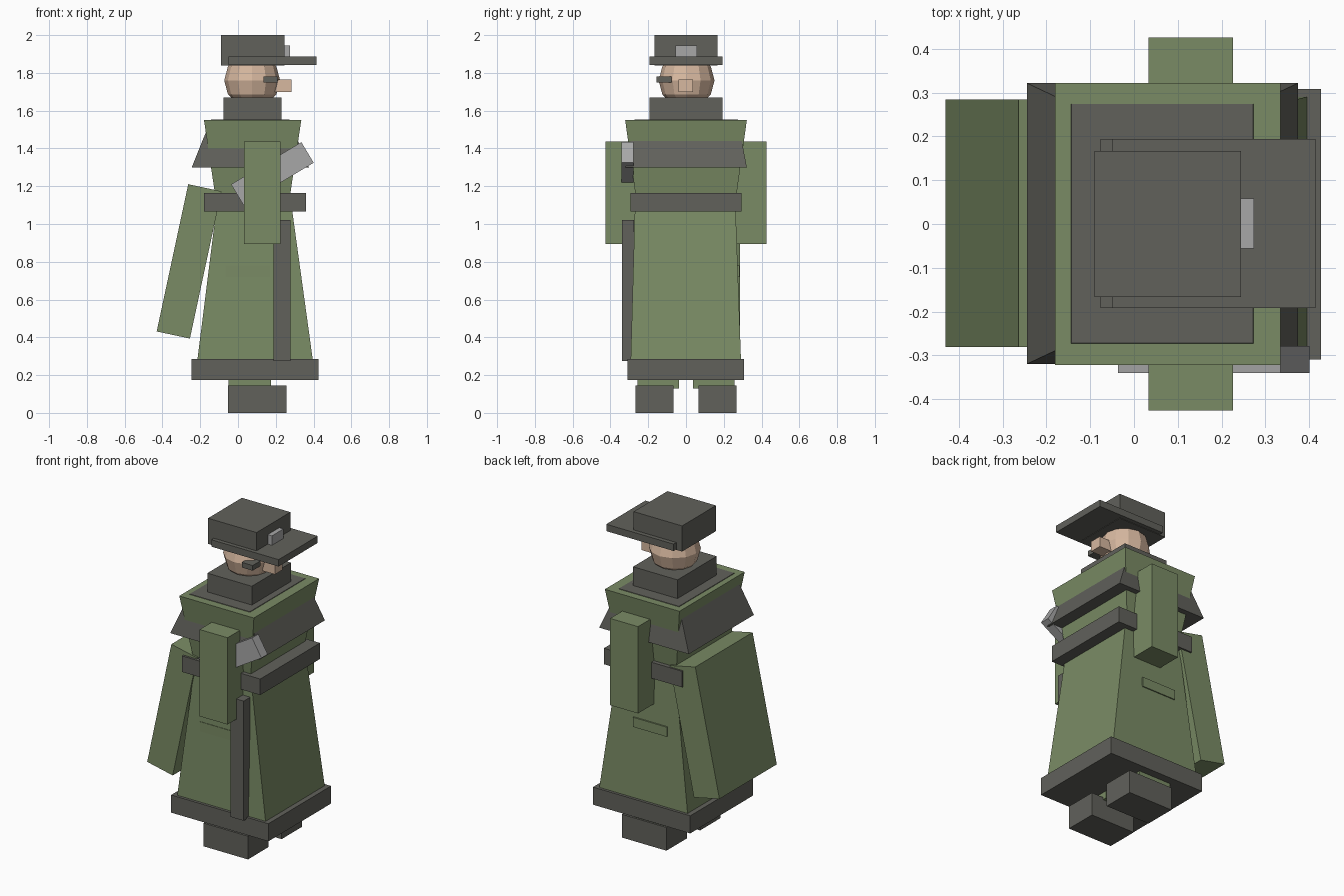
import bpy, bmesh, math
from mathutils import Matrix

cube = bpy.data.objects.get("Cube")
if cube:
    bpy.data.objects.remove(cube, do_unlink=True)


def material(name, rgb):
    m = bpy.data.materials.new(name)
    m.use_nodes = True
    col = (*rgb, 1.0)
    m.diffuse_color = col
    m.node_tree.nodes["Principled BSDF"].inputs["Base Color"].default_value = col
    return m


GREEN = material("coat_green", (0.195, 0.26, 0.13))
DARK = material("dark_grey", (0.12, 0.12, 0.105))
SKIN = material("skin", (0.68, 0.48, 0.35))
SILVER = material("silver", (0.39, 0.39, 0.39))


def finish(name, bm, mat):
    bmesh.ops.recalc_face_normals(bm, faces=bm.faces)
    me = bpy.data.meshes.new(name)
    bm.to_mesh(me)
    bm.free()
    me.materials.append(mat)
    ob = bpy.data.objects.new(name, me)
    bpy.context.collection.objects.link(ob)
    return ob


def frustum(name, mat, z, bottom, top):
    """Four-sided block; bottom and top are (x0, x1, y0, y1)."""
    bm = bmesh.new()
    bmesh.ops.create_cube(bm, size=1)
    for v in bm.verts:
        r = top if v.co.z > 0 else bottom
        v.co = (r[v.co.x > 0], r[2 + (v.co.y > 0)], z[v.co.z > 0])
    return finish(name, bm, mat)


def box(name, mat, x, y, z):
    return frustum(name, mat, z, (*x, *y), (*x, *y))


def tilted(name, mat, centre, size, degrees):
    """Box turned about the y axis."""
    bm = bmesh.new()
    m = (Matrix.Translation(centre) @ Matrix.Rotation(math.radians(degrees), 4, 'Y')
         @ Matrix.Diagonal((*size, 1)))
    bmesh.ops.create_cube(bm, size=1, matrix=m)
    return finish(name, bm, mat)


# Hat
box("hat_crown", DARK, (-0.09, 0.245), (-0.167, 0.167), (1.84, 2.0))
box("hat_brim", DARK, (-0.05, 0.415), (-0.192, 0.194), (1.843, 1.886))
box("hat_badge", SILVER, (0.235, 0.274), (-0.056, 0.058), (1.886, 1.945))

# Head
bm = bmesh.new()
bmesh.ops.create_uvsphere(bm, u_segments=12, v_segments=6, radius=0.148,
                          matrix=Matrix.Translation((0.075, 0.003, 1.76)))
finish("head", bm, SKIN)
box("nose", SKIN, (0.19, 0.283), (-0.04, 0.036), (1.70, 1.765))
box("eyepiece", DARK, (0.135, 0.21), (-0.155, -0.077), (1.748, 1.78))
box("neck_scarf", DARK, (-0.077, 0.23), (-0.192, 0.194), (1.55, 1.67))

# Coat
frustum("coat_chest", GREEN, (1.08, 1.55),
        (-0.11, 0.265, -0.257, 0.257), (-0.18, 0.335, -0.322, 0.322))
frustum("shoulder_cape", DARK, (1.3, 1.553),
        (-0.245, 0.375, -0.32, 0.322), (-0.143, 0.272, -0.272, 0.274))
box("belt", DARK, (-0.18, 0.36), (-0.295, 0.295), (1.065, 1.165))
frustum("coat_skirt", GREEN, (0.28, 1.1),
        (-0.215, 0.396, -0.293, 0.291), (-0.112, 0.283, -0.27, 0.262))
box("skirt_hem", DARK, (-0.245, 0.427), (-0.31, 0.308), (0.175, 0.285))
tilted("back_cape", GREEN, (-0.259, 0.002, 0.802), (0.18, 0.566, 0.797), 12.1)

# Arms, legs and boots on both sides
for side, s in (("right", -1), ("left", 1)):
    def span(a, b):
        return tuple(sorted((s * a, s * b)))
    box(side + "_arm", GREEN, (0.033, 0.226), span(0.22, 0.426), (0.895, 1.437))
    box(side + "_pocket", GREEN, (-0.065, 0.17), span(0.25, 0.282), (0.72, 0.78))
    box(side + "_leg", GREEN, (-0.05, 0.175), span(0.038, 0.257), (0.13, 0.7))
    box(side + "_boot", DARK, (-0.052, 0.256), span(0.065, 0.267), (0, 0.145))

# Weapon at the side
tilted("weapon_handle", SILVER, (0.182, -0.31, 1.267), (0.434, 0.062, 0.127), -31)
box("scabbard", DARK, (0.187, 0.277), (-0.34, -0.275), (0.275, 1.022))
